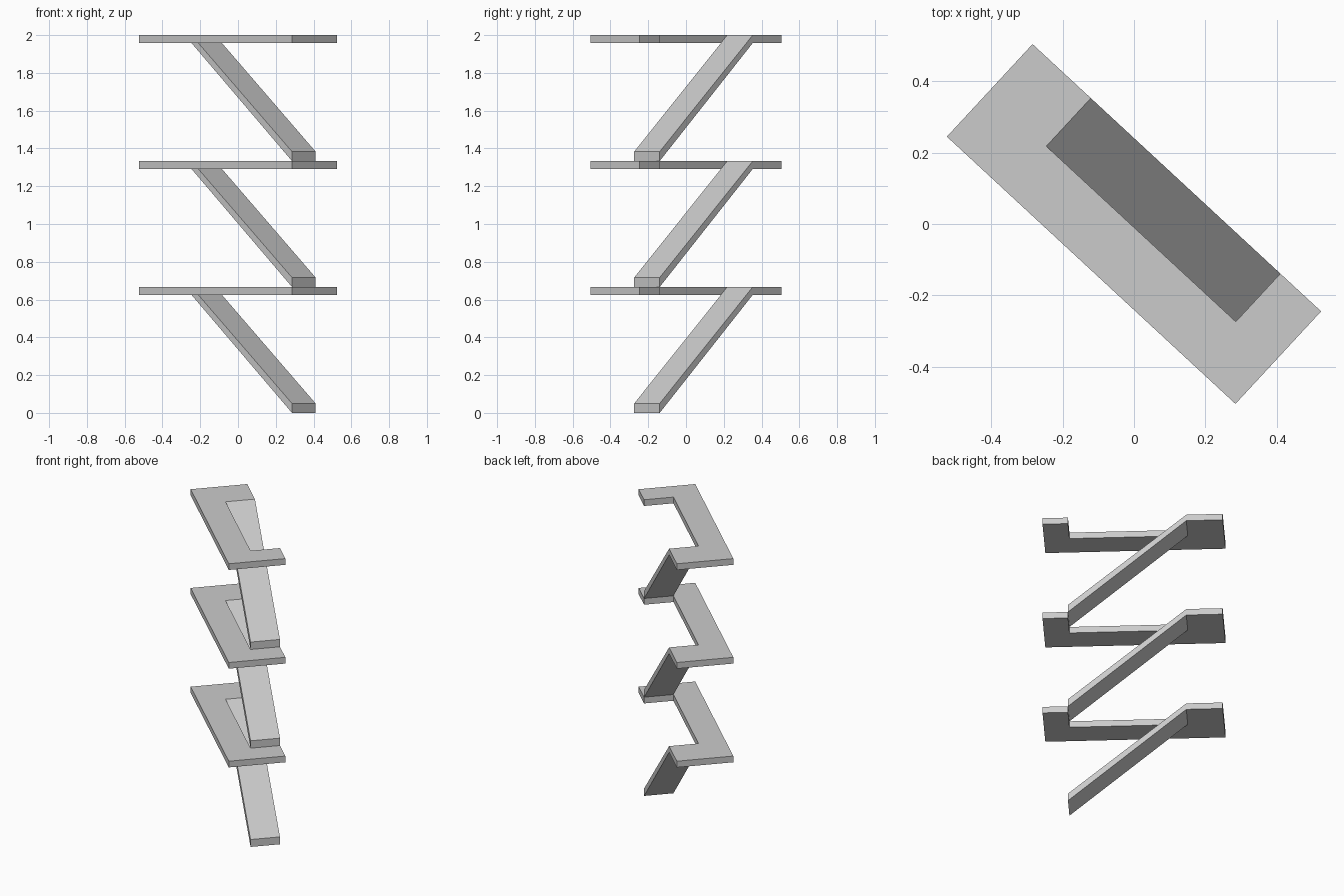
import bpy, bmesh
from mathutils import Matrix
from math import atan2

if "Cube" in bpy.data.objects:
    bpy.data.objects.remove(bpy.data.objects["Cube"])

ANGLE = atan2(-0.75, 0.81)     # direction of the long side in plan
STOREY = 2 / 3
THICK = 0.042
HALF_L, HALF_W = 0.552, 0.177
U0, U1, V0 = -0.329, 0.396, -0.007   # stairwell opening


def prism(name, profile, offset):
    """Extrude a planar profile by an offset vector, then turn it in plan."""
    bm = bmesh.new()
    face = bm.faces.new([bm.verts.new(p) for p in profile])
    ext = bmesh.ops.extrude_face_region(bm, geom=[face], use_keep_orig=True)
    verts = [g for g in ext["geom"] if isinstance(g, bmesh.types.BMVert)]
    bmesh.ops.translate(bm, verts=verts, vec=offset)
    bmesh.ops.recalc_face_normals(bm, faces=bm.faces)
    bm.transform(Matrix.Rotation(ANGLE, 4, 'Z'))
    me = bpy.data.meshes.new(name)
    bm.to_mesh(me)
    bm.free()
    ob = bpy.data.objects.new(name, me)
    bpy.context.collection.objects.link(ob)
    return ob


for i in range(3):
    base, top = i * STOREY, (i + 1) * STOREY
    under = top - THICK

    # C-shaped landing around the open stairwell
    plan = [(-HALF_L, -HALF_W), (HALF_L, -HALF_W), (HALF_L, HALF_W), (U1, HALF_W),
            (U1, V0), (U0, V0), (U0, HALF_W), (-HALF_L, HALF_W)]
    prism(f"landing_{i + 1}", [(u, v, under) for u, v in plan], (0, 0, THICK))

    # Sloping flight with vertical ends
    side = [(U1, base), (U1, base + 0.05), (U0, top), (U0, under)]
    prism(f"ramp_{i + 1}", [(u, V0, z) for u, z in side], (0, HALF_W - V0, 0))
